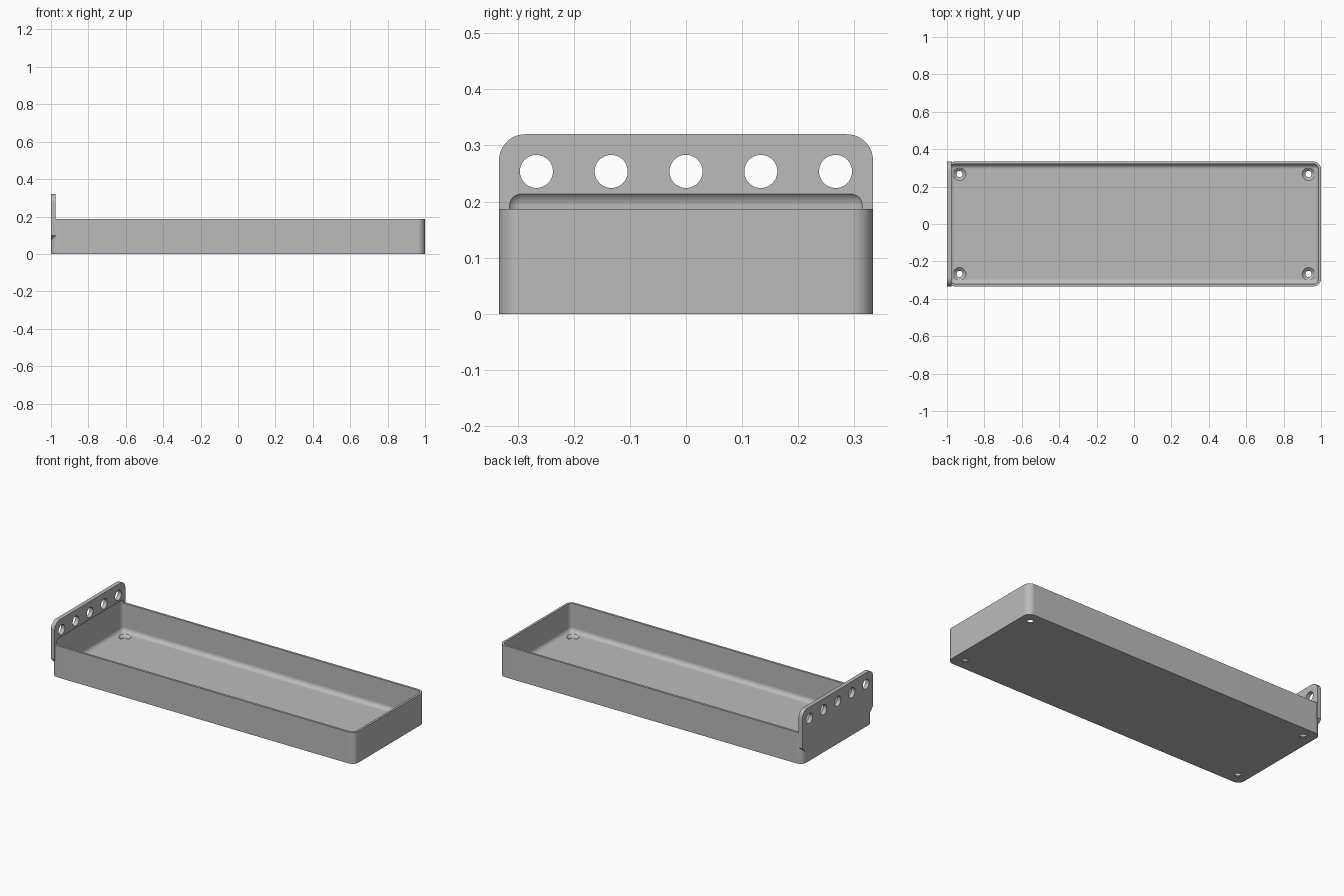
import bpy, bmesh
from math import cos, sin, pi, radians
from mathutils import Matrix

if "Cube" in bpy.data.objects:
    bpy.data.objects.remove(bpy.data.objects["Cube"], do_unlink=True)

HALF_Y, RIM = 1 / 3, 0.187
WALL, FLOOR = 0.0133, 0.018
PLATE_X, PLATE_TOP = -0.976, 0.32

grey = bpy.data.materials.new("matte grey")
grey.use_nodes = True
colour = (0.5, 0.5, 0.5, 1)
grey.diffuse_color = colour
grey.node_tree.nodes["Principled BSDF"].inputs["Base Color"].default_value = colour


def make(name, bm):
    bmesh.ops.recalc_face_normals(bm, faces=bm.faces)
    mesh = bpy.data.meshes.new(name)
    bm.to_mesh(mesh)
    bm.free()
    mesh.materials.append(grey)
    obj = bpy.data.objects.new(name, mesh)
    bpy.context.collection.objects.link(obj)
    return obj


def box(lo, hi):
    bm = bmesh.new()
    bmesh.ops.create_cube(bm, size=1)
    for v in bm.verts:
        v.co = [hi[i] if v.co[i] > 0 else lo[i] for i in range(3)]
    return bm


def bevel(bm, edges, radius, segments):
    bmesh.ops.bevel(bm, geom=edges, offset=radius, segments=segments,
                    profile=0.5, affect='EDGES')


def combine(target, tool, operation):
    mod = target.modifiers.new(operation.lower(), 'BOOLEAN')
    mod.operation, mod.solver, mod.object = operation, 'EXACT', tool
    bpy.context.view_layer.objects.active = target
    bpy.ops.object.modifier_apply(modifier=mod.name)
    bpy.data.objects.remove(tool, do_unlink=True)


# Tray body with rounded vertical corners
bm = box((-1, -HALF_Y, 0), (1, HALF_Y, RIM))
upright = [e for e in bm.edges if abs(e.verts[0].co.z - e.verts[1].co.z) > 0.1]
bevel(bm, upright, 0.04, 10)
tray = make("tray", bm)

# End plate: rounded at the top, chamfered at the bottom corners
r, cut = 0.047, 0.05
half = [(HALF_Y - cut, 0.048), (HALF_Y, 0.048 + cut)]
for i in range(13):
    a = i / 12 * pi / 2
    half.append((HALF_Y - r + r * cos(a), PLATE_TOP - r + r * sin(a)))
outline = half + [(-y, z) for y, z in reversed(half)]
bm = bmesh.new()
face = bm.faces.new([bm.verts.new((-1, y, z)) for y, z in outline])
side = bmesh.ops.extrude_face_region(bm, geom=[face])["geom"]
bmesh.ops.translate(bm, vec=(PLATE_X + 1, 0, 0),
                    verts=[v for v in side if isinstance(v, bmesh.types.BMVert)])
combine(tray, make("end_plate", bm), 'UNION')

# Filleted cavity, which also scoops slightly into the end plate
bm = box((-1 + WALL, -HALF_Y + WALL, FLOOR), (1 - WALL, HALF_Y - WALL, 0.219))
bevel(bm, bm.edges[:], 0.0267, 8)
combine(tray, make("cavity_cutter", bm), 'DIFFERENCE')

# Row of round holes through the end plate
bm = bmesh.new()
for i in range(-2, 3):
    place = Matrix.Translation((-0.988, i * 0.1333, 0.2537)) @ Matrix.Rotation(pi / 2, 4, 'Y')
    bmesh.ops.create_cone(bm, cap_ends=True, segments=40, radius1=0.0295,
                          radius2=0.0295, depth=0.1, matrix=place)
combine(tray, make("plate_hole_cutter", bm), 'DIFFERENCE')

# Countersunk screw holes in the floor corners
profile = [(0.017, -0.02), (0.017, 0.003), (0.034, FLOOR), (0.034, 0.035)]
for sx in (-1, 1):
    for sy in (-1, 1):
        bm = bmesh.new()
        rings = [[bm.verts.new((sx * 0.933 + rad * cos(k * pi / 16),
                                sy * 0.267 + rad * sin(k * pi / 16), z))
                  for k in range(32)] for rad, z in profile]
        for low, high in zip(rings, rings[1:]):
            for k in range(32):
                n = (k + 1) % 32
                bm.faces.new((low[k], low[n], high[n], high[k]))
        bm.faces.new(rings[0])
        bm.faces.new(rings[-1])
        combine(tray, make("screw_hole_cutter", bm), 'DIFFERENCE')

# Smooth fillets, crisp edges
bpy.ops.object.select_all(action='DESELECT')
tray.select_set(True)
bpy.context.view_layer.objects.active = tray
bpy.ops.object.shade_smooth_by_angle(angle=radians(30))
weighted = tray.modifiers.new("weighted normals", 'WEIGHTED_NORMAL')
weighted.keep_sharp = True
